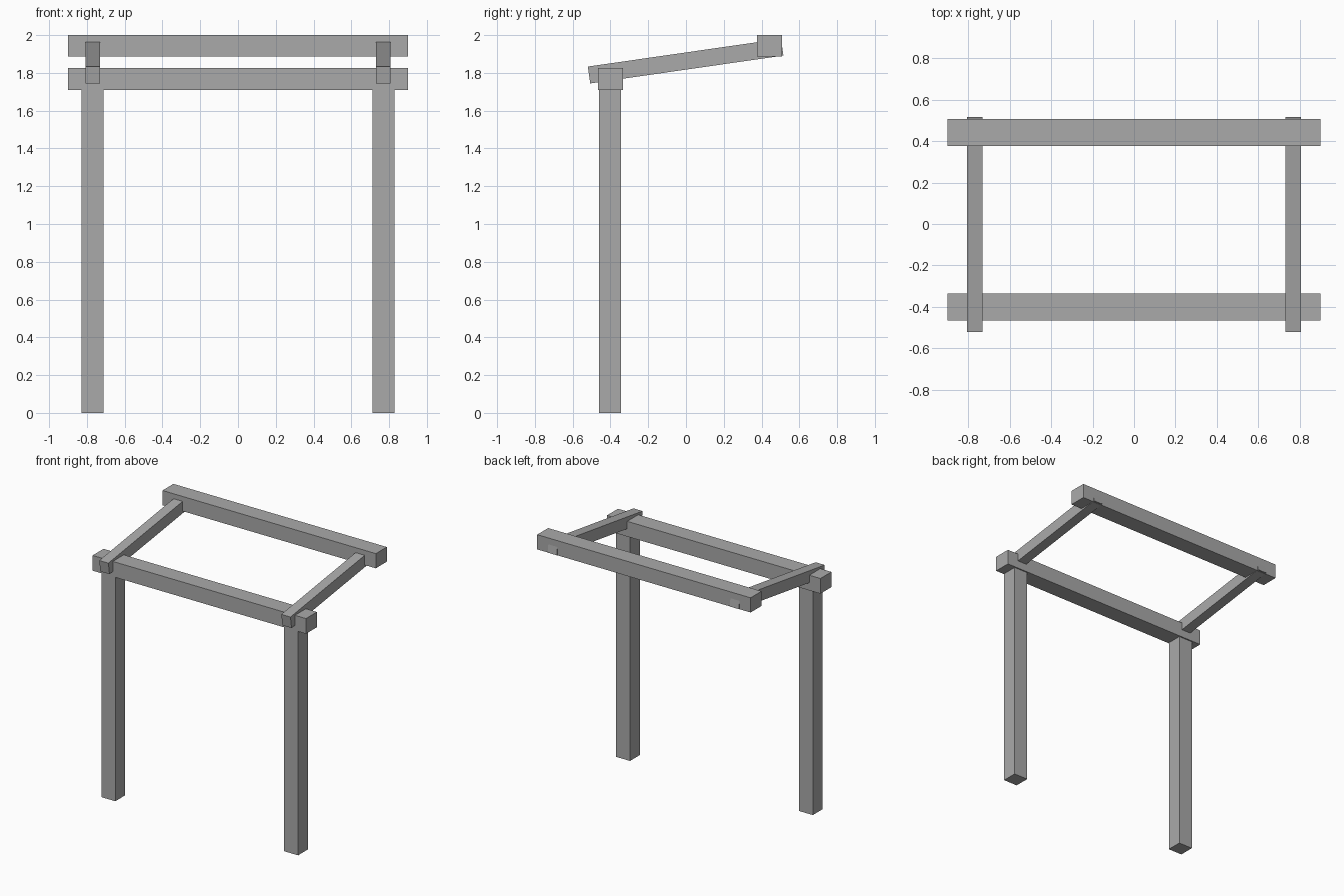
import bpy
import math

if "Cube" in bpy.data.objects:
    bpy.data.objects.remove(bpy.data.objects["Cube"])

grey = bpy.data.materials.new("plain_grey")
grey.diffuse_color = (0.4, 0.4, 0.4, 1)
grey.use_nodes = True
grey.node_tree.nodes["Principled BSDF"].inputs["Base Color"].default_value = grey.diffuse_color


def timber(name, centre, size, tilt=0.0):
    """Square-cut timber, tilted about the x axis."""
    bpy.ops.mesh.primitive_cube_add(size=1, location=centre, rotation=(tilt, 0, 0))
    obj = bpy.context.object
    obj.name = name
    obj.scale = size
    obj.data.materials.append(grey)
    return obj


# Long beams: the rear one sits higher
timber("front_beam", (0, -0.40, 1.768), (1.80, 0.132, 0.116))
timber("rear_beam", (0, 0.441, 1.944), (1.80, 0.132, 0.112))

# Posts under the front beam and sloping rafters, one of each per side
for side, sx in (("left", -1), ("right", 1)):
    timber(side + "_post", (sx * 0.771, -0.402, 0.855), (0.117, 0.117, 1.71))
    timber(side + "_rafter", (sx * 0.768, -0.002, 1.8625), (0.077, 1.033, 0.09),
           math.radians(8.2))
